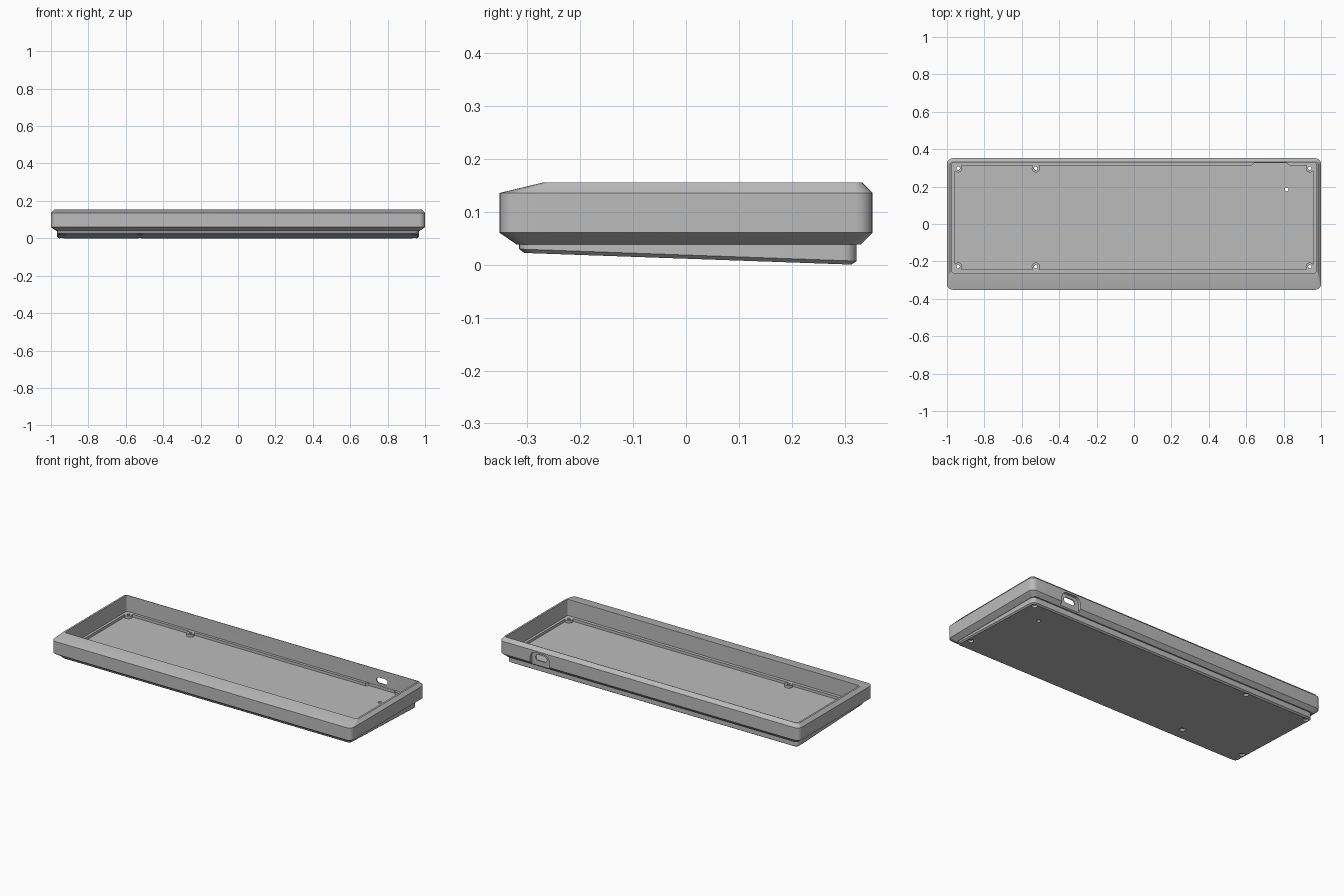
import bpy
import bmesh
import math

if "Cube" in bpy.data.objects:
    bpy.data.objects.remove(bpy.data.objects["Cube"])

# One plain grey material
grey = bpy.data.materials.new("case grey")
grey.use_nodes = True
grey.diffuse_color = (0.5, 0.5, 0.5, 1)
grey.node_tree.nodes["Principled BSDF"].inputs["Base Color"].default_value = (0.5, 0.5, 0.5, 1)


def rounded(x0, x1, y0, y1, r, steps=6):
    """Counter-clockwise outline of a rounded rectangle."""
    pts = []
    corners = [(x1 - r, y1 - r), (x0 + r, y1 - r), (x0 + r, y0 + r), (x1 - r, y0 + r)]
    for k, (cx, cy) in enumerate(corners):
        for i in range(steps + 1):
            a = math.pi / 2 * (k + i / steps)
            pts.append((cx + r * math.cos(a), cy + r * math.sin(a)))
    return pts


def loft(name, rings):
    """Closed solid through a list of rings with equal point counts."""
    bm = bmesh.new()
    loops = [[bm.verts.new(p) for p in ring] for ring in rings]
    n = len(loops[0])
    for a, b in zip(loops, loops[1:]):
        for i in range(n):
            j = (i + 1) % n
            bm.faces.new((a[i], a[j], b[j], b[i]))
    bm.faces.new(loops[0][::-1])
    bm.faces.new(loops[-1])
    bmesh.ops.recalc_face_normals(bm, faces=bm.faces)
    mesh = bpy.data.meshes.new(name)
    bm.to_mesh(mesh)
    bm.free()
    mesh.materials.append(grey)
    obj = bpy.data.objects.new(name, mesh)
    bpy.context.collection.objects.link(obj)
    return obj


def prism(name, outline, z0, z1):
    return loft(name, [[(x, y, z) for x, y in outline] for z in (z0, z1)])


def prism_y(name, outline, y0, y1):
    return loft(name, [[(x, y, z) for x, z in outline] for y in (y0, y1)])


def disc(name, x, y, r, z0, z1):
    ring = [(x + r * math.cos(i * math.tau / 24), y + r * math.sin(i * math.tau / 24))
            for i in range(24)]
    return prism(name, ring, z0, z1)


def combine(target, tool, operation="DIFFERENCE"):
    """Apply a boolean and remove its helper."""
    tool.hide_render = True
    mod = target.modifiers.new("boolean", "BOOLEAN")
    mod.operation, mod.solver, mod.object = operation, "EXACT", tool
    bpy.context.view_layer.objects.active = target
    bpy.ops.object.modifier_apply(modifier=mod.name)
    bpy.data.objects.remove(tool)


# Outer shell with chamfered edges and a long sloping front lip
shell_levels = [(0.038, 0.97, -0.32, 0.33, 0.02), (0.06, 1.0, -0.352, 0.352, 0.032),
                (0.135, 1.0, -0.352, 0.352, 0.032), (0.155, 0.983, -0.269, 0.332, 0.015)]
case = loft("keyboard_case", [[(x, y, z) for x, y in rounded(-w, w, f, b, r)]
                              for z, w, f, b, r in shell_levels])

# Wedge foot that tilts under the shell
def tilt(y):
    return 0.011 - 0.0355 * y


foot_rings = [
    [(x, y, tilt(y)) for x, y in rounded(-0.96, 0.96, -0.305, 0.312, 0.02)],
    [(x, y, tilt(y) + 0.007) for x, y in rounded(-0.968, 0.968, -0.315, 0.322, 0.026)],
    [(x, y, 0.05) for x, y in rounded(-0.968, 0.968, -0.315, 0.322, 0.026)],
]
combine(case, loft("wedge_foot", foot_rings), "UNION")

# Screw post positions
posts = [(x, y) for x in (-0.94, -0.525, 0.94) for y in (-0.228, 0.298)]

# Upper opening, then the deeper floor pocket with posts left standing
combine(case, prism("opening", rounded(-0.972, 0.972, -0.262, 0.329, 0.008), 0.058, 0.25))
pocket = prism("pocket", rounded(-0.957, 0.957, -0.243, 0.313, 0.006), 0.042, 0.075)
notch = [(0.63, 0.28), (0.83, 0.28), (0.83, 0.312), (0.815, 0.327), (0.645, 0.327), (0.63, 0.312)]
combine(pocket, prism("port_notch", notch, 0.042, 0.075), "UNION")
for x, y in posts:
    combine(pocket, disc("post", x, y, 0.022, 0, 0.2))
combine(case, pocket)

# Screw holes with wider recesses from below
for x, y in posts:
    combine(case, disc("screw_hole", x, y, 0.009, -0.1, 0.1))
    combine(case, disc("screw_recess", x, y, 0.016, -0.1, tilt(y) + 0.012))
combine(case, disc("reset_hole", 0.816, 0.185, 0.01, -0.1, 0.1))

# Cable port: arched recess open at the bottom, and a slot through the wall
combine(case, prism_y("port_recess", rounded(0.667, 0.793, -0.1, 0.125, 0.035), 0.336, 0.45))
combine(case, prism_y("port_slot", rounded(0.693, 0.767, 0.074, 0.108, 0.015), 0.29, 0.45))

# Smooth the rounded corners, keep the edges crisp
bpy.ops.object.select_all(action="DESELECT")
case.select_set(True)
bpy.context.view_layer.objects.active = case
bpy.ops.object.shade_smooth_by_angle(angle=math.radians(25))
